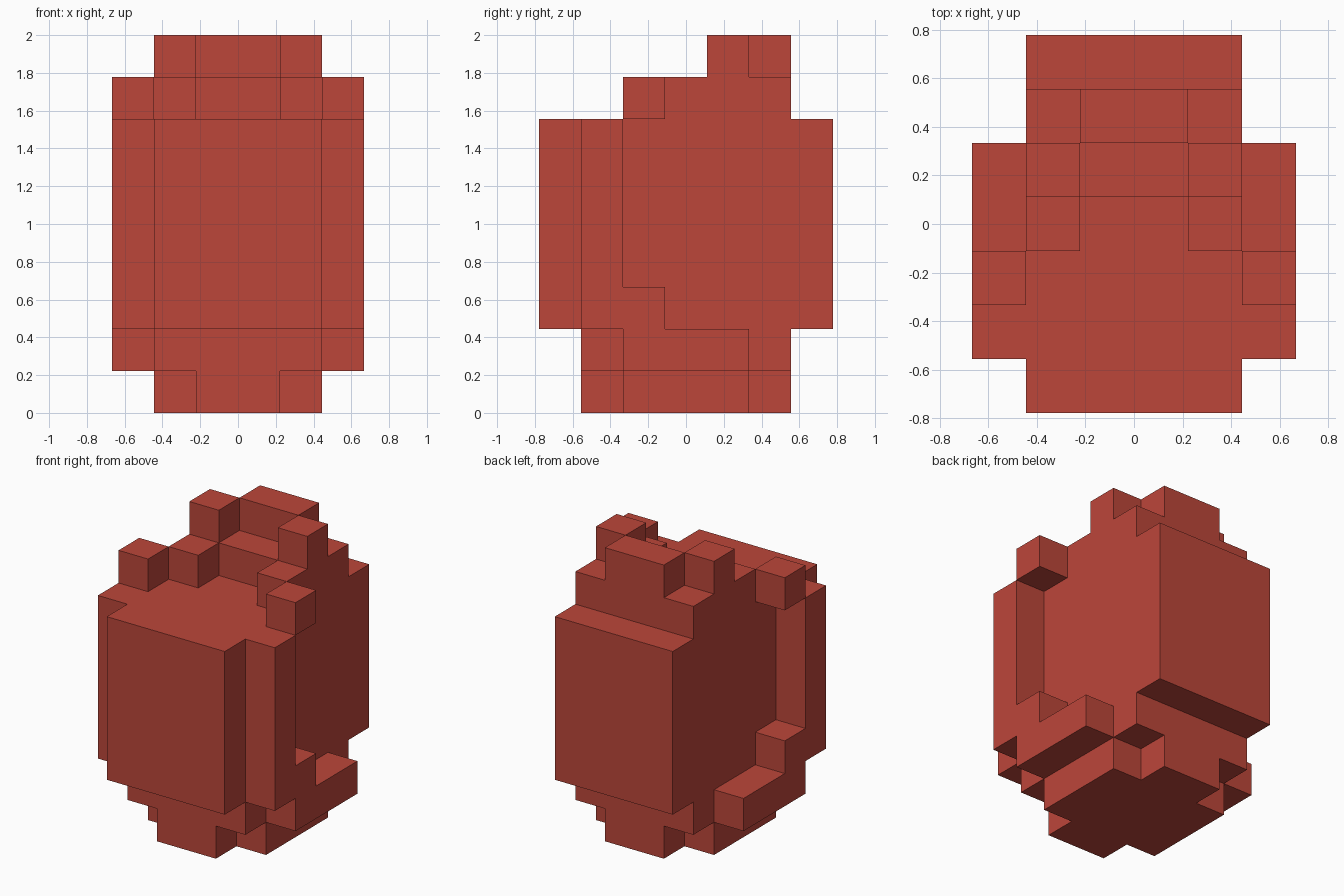
import bpy
import bmesh
from mathutils import Matrix, Vector

U = 2 / 9  # edge of one block; all part sizes below are counted in blocks

cube = bpy.data.objects.get("Cube")
if cube:
    bpy.data.objects.remove(cube, do_unlink=True)

red = bpy.data.materials.new("brick_red")
red.use_nodes = True
colour = (0.503, 0.061, 0.042, 1)
red.diffuse_color = colour
bsdf = next(n for n in red.node_tree.nodes if n.type == "BSDF_PRINCIPLED")
bsdf.inputs["Base Color"].default_value = colour


def block(name, x, y, z):
    """Flat-shaded box spanning three (low, high) ranges in blocks."""
    low, high = (Vector(c) * U for c in zip(x, y, z))
    bm = bmesh.new()
    place = Matrix.Translation((low + high) / 2) @ Matrix.Diagonal((*(high - low), 1))
    bmesh.ops.create_cube(bm, size=1, matrix=place)
    mesh = bpy.data.meshes.new(name)
    bm.to_mesh(mesh)
    bm.free()
    mesh.materials.append(red)
    obj = bpy.data.objects.new(name, mesh)
    bpy.context.collection.objects.link(obj)


def pair(name, x, y, z):
    """The same box on the left (+x) and the right (-x)."""
    block("left_" + name, x, y, z)
    block("right_" + name, (-x[1], -x[0]), y, z)


# Main body, from the front slab to the back slab
block("body", (-2, 2), (-3.5, 3.5), (2, 7))

# Stepped underside
block("lower_body", (-2, 2), (-2.5, 2.5), (1, 2))
block("base", (-2, 2), (-1.5, 1.5), (0, 1))
block("base_front", (-1, 1), (-2.5, -1.5), (0, 1))
block("base_back", (-1, 1), (1.5, 2.5), (0, 1))

# Side frame: front post, corner step and bottom rail
pair("side_post", (2, 3), (-2.5, -1.5), (2, 7))
pair("side_step", (2, 3), (-1.5, -0.5), (2, 3))
pair("side_rail", (2, 3), (-1.5, 1.5), (1, 2))

# Rim around the opening, rising to the back
pair("rim_front", (2, 3), (-1.5, -0.5), (7, 8))
pair("rim_middle", (1, 2), (-0.5, 0.5), (7, 8))
block("upper_back", (-2, 2), (0.5, 2.5), (7, 8))
pair("rim_top", (1, 2), (0.5, 1.5), (8, 9))
block("rim_back", (-1, 1), (1.5, 2.5), (8, 9))
